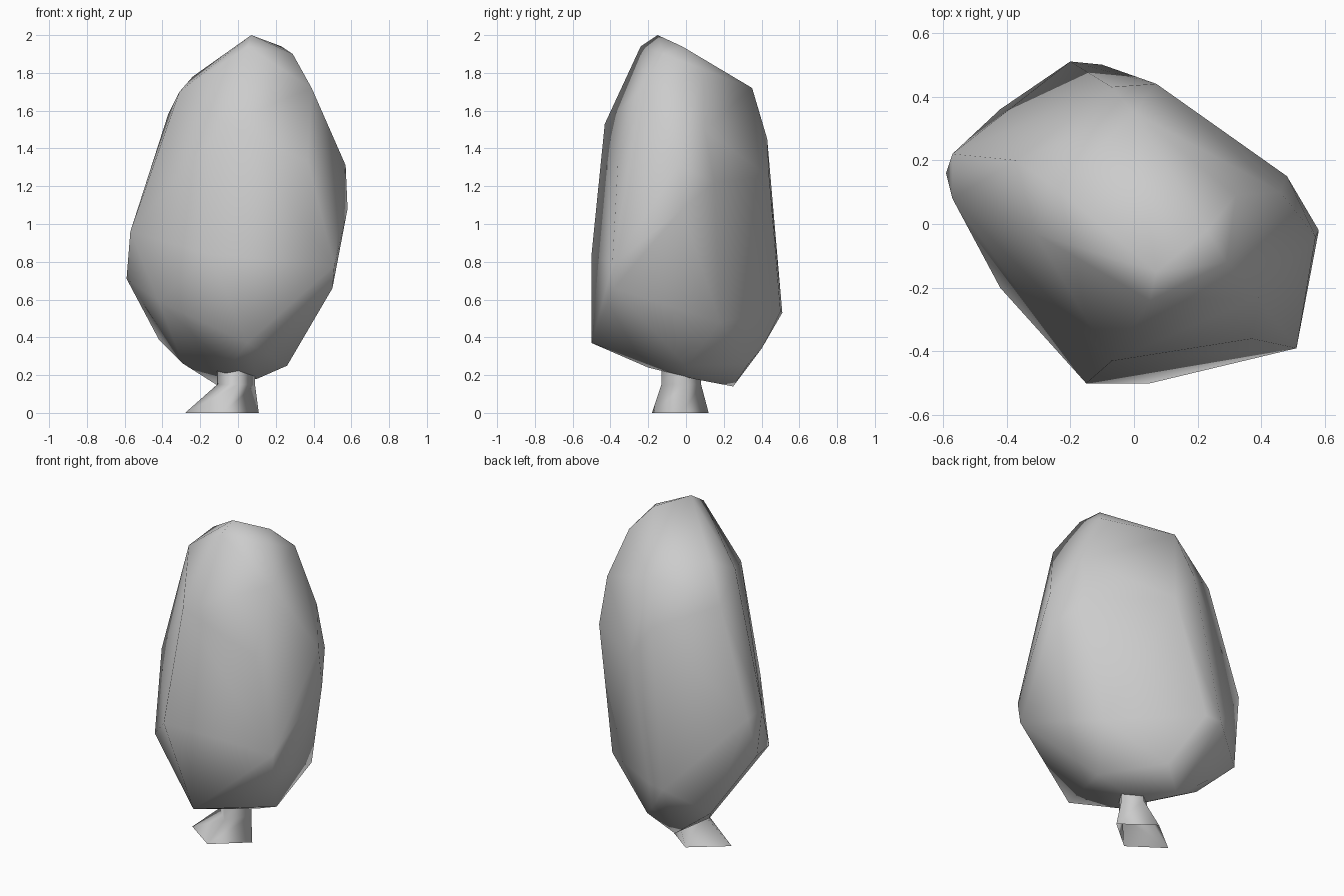
import bpy
import bmesh
from mathutils import Vector

default_cube = bpy.data.objects.get("Cube")
if default_cube:
    bpy.data.objects.remove(default_cube, do_unlink=True)


def make_material(name, color):
    material = bpy.data.materials.new(name)
    material.use_nodes = True
    material.diffuse_color = color
    shader = material.node_tree.nodes["Principled BSDF"]
    shader.inputs["Base Color"].default_value = color
    return material


def make_object(name, bm, material):
    bmesh.ops.recalc_face_normals(bm, faces=bm.faces[:])
    for face in bm.faces:
        face.smooth = True
    mesh = bpy.data.meshes.new(name)
    bm.to_mesh(mesh)
    bm.free()
    mesh.materials.append(material)
    obj = bpy.data.objects.new(name, mesh)
    bpy.context.scene.collection.objects.link(obj)


def hull(name, groups, material):
    """Faceted boulder-like volume wrapped around a few corner points."""
    bm = bmesh.new()
    for group in groups:
        for corner in group:
            bm.verts.new(Vector(corner))
    bmesh.ops.convex_hull(bm, input=bm.verts[:])
    loose = [v for v in bm.verts if not v.link_faces]
    bmesh.ops.delete(bm, geom=loose, context="VERTS")
    make_object(name, bm, material)


def loft(name, rings, material):
    """Skin an open tube through rings of equal length."""
    bm = bmesh.new()
    loops = []
    for height, ring in rings:
        loops.append([bm.verts.new((x, y, height)) for x, y in ring])
    for lower, upper in zip(loops, loops[1:]):
        count = len(lower)
        for i in range(count):
            j = (i + 1) % count
            bm.faces.new((lower[i], lower[j], upper[j], upper[i]))
    make_object(name, bm, material)


gray = make_material("plain gray", (.6, .6, .6, 1))

# Foliage crown: lopsided volume, peak to underside
peak = [
    (.07, -.15, 2), (.05, -.24, 1.94), (.29, -.12, 1.9), (.23, -.02, 1.94),
    (.39, -.23, 1.72), (.32, .09, 1.82), (-.24, .11, 1.78), (-.31, -.03, 1.7),
    (0, .35, 1.72),
]
shoulders = [
    (-.07, -.43, 1.53), (.37, -.36, 1.33), (.57, -.04, 1.31), (.48, .15, 1.22),
    (.46, .1, 1.5), (.07, .44, 1.25), (-.07, .43, 1.45), (-.37, .2, 1.58),
    (-.46, .18, 1.27),
]
waist = [
    (.58, -.02, 1.08), (.51, -.39, .78), (.5, -.38, .66), (-.15, -.5, .84),
    (-.42, -.2, .59), (-.57, .08, .96), (-.57, .22, .95), (-.59, .16, .71),
]
underside = [
    (-.1, .5, .54), (-.2, .51, .53), (.37, .18, .48), (-.05, .4, .34),
    (.03, .33, .26), (.05, -.5, .37), (-.42, .36, .39), (.26, 0, .25),
    (-.29, .19, .26), (-.1, .25, .14), (.1, .04, .18), (-.05, -.2, .24),
]
hull("crown", [peak, shoulders, waist, underside], gray)

# Trunk: four-sided stub with a foot flaring to one side
foot = [(.11, -.02), (-.08, .12), (-.28, -.04), (-.08, -.18)]
neck = [(.09, 0), (0, .08), (-.11, -.02), (0, -.13)]
loft("trunk", [(0, foot), (.15, neck), (.3, neck)], gray)
